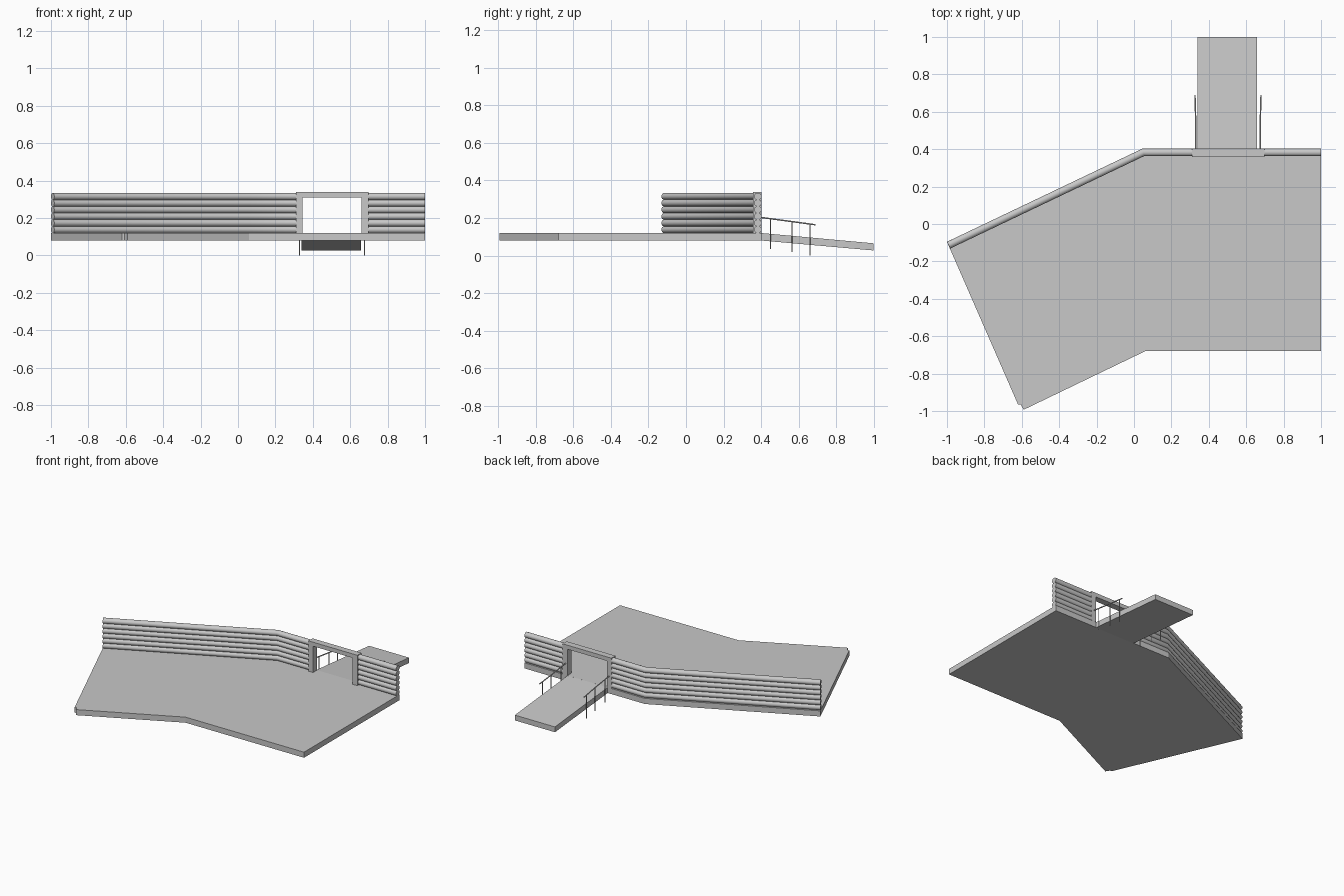
import bpy, bmesh, math
from mathutils import Vector

if "Cube" in bpy.data.objects:
    bpy.data.objects.remove(bpy.data.objects["Cube"])

grey = bpy.data.materials.new("plain grey")
grey.diffuse_color = (0.58, 0.58, 0.58, 1)
grey.use_nodes = True
grey.node_tree.nodes["Principled BSDF"].inputs["Base Color"].default_value = grey.diffuse_color


def finish(bm, name, smooth=False):
    bmesh.ops.recalc_face_normals(bm, faces=bm.faces)
    me = bpy.data.meshes.new(name)
    bm.to_mesh(me)
    bm.free()
    me.materials.append(grey)
    ob = bpy.data.objects.new(name, me)
    bpy.context.collection.objects.link(ob)
    if smooth:
        bpy.ops.object.select_all(action='DESELECT')
        ob.select_set(True)
        bpy.context.view_layer.objects.active = ob
        bpy.ops.object.shade_smooth_by_angle(angle=math.radians(40))
    return ob


def prism(name, pts, vec):
    """Extrude a closed 3D outline along vec."""
    bm = bmesh.new()
    f = bm.faces.new([bm.verts.new(p) for p in pts])
    r = bmesh.ops.extrude_face_region(bm, geom=[f])
    bmesh.ops.translate(bm, vec=vec, verts=[v for v in r["geom"] if isinstance(v, bmesh.types.BMVert)])
    # restore the cap left behind by the extrusion if needed
    edges = [e for e in bm.edges if e.is_boundary]
    if edges:
        bmesh.ops.holes_fill(bm, edges=edges)
    return finish(bm, name)


def sweep(bm, path, rw, rh, n):
    """Sweep an n-sided oval along a path with mitred corners."""
    path = [Vector(p) for p in path]
    rings = []
    for i, p in enumerate(path):
        d0 = (p - path[i - 1]).normalized() if i else None
        d1 = (path[i + 1] - p).normalized() if i < len(path) - 1 else None
        a, b = d0 or d1, d1 or d0
        t = (a + b).normalized()
        up = Vector((0, 0, 1)) if abs(t.z) < 0.9 else Vector((0, 1, 0))
        side = t.cross(up).normalized()
        up = side.cross(t)
        k = 1 / max(0.3, t.dot(a))
        ring = []
        for j in range(n):
            w = 2 * math.pi * (j + 0.5) / n
            ring.append(bm.verts.new(p + side * (rw * k * math.cos(w)) + up * (rh * math.sin(w))))
        rings.append(ring)
    for r0, r1 in zip(rings, rings[1:]):
        for j in range(n):
            bm.faces.new((r0[j], r0[(j + 1) % n], r1[(j + 1) % n], r1[j]))
    bm.faces.new(rings[0])
    bm.faces.new(rings[-1])


# Floor slab
Z0, Z1 = 0.08, 0.12
outline = [(-1, -0.095), (-0.985, -0.13), (-0.62, -0.965), (-0.606, -0.965), (-0.59, -0.993),
           (0.06, -0.68), (1, -0.68), (1, 0.402), (0.045, 0.402)]
prism("floor_slab", [(x, y, Z0) for x, y in outline], (0, 0, Z1 - Z0))

# Log walls, six logs high, bent on the left of the doorway
pitch = 0.0355
for name, path in (("left_log_wall", [(-0.991, -0.113), (0.0495, 0.383), (0.315, 0.383)]),
                   ("right_log_wall", [(0.69, 0.383), (1, 0.383)])):
    bm = bmesh.new()
    for i in range(6):
        z = Z1 + pitch * (i + 0.5)
        sweep(bm, [(x, y, z) for x, y in path], 0.0207, 0.0195, 12)
    finish(bm, name, smooth=True)

# Door frame: one arch-shaped profile through the wall
arch = [(0.31, Z1), (0.345, Z1), (0.345, 0.309), (0.66, 0.309), (0.66, Z1), (0.697, Z1),
        (0.697, 0.338), (0.31, 0.338)]
prism("door_frame", [(x, 0.357, z) for x, z in arch], (0, 0.046, 0))

# Sloping ramp
side = [(0.40, 0.08), (1.0, 0.027), (1.0, 0.065), (0.40, 0.12)]
prism("ramp", [(0.34, y, z) for y, z in side], (0.318, 0, 0))

# Hand rails beside the ramp
for name, x, out in (("left_handrail", 0.330, -1), ("right_handrail", 0.675, 1)):
    bm = bmesh.new()
    sweep(bm, [(x, 0.40, 0.203), (x, 0.55, 0.183), (x + out * 0.004, 0.69, 0.164)], 0.004, 0.004, 8)
    for y, foot in ((0.45, 0.035), (0.565, 0.018), (0.66, 0.0)):
        top = 0.203 - (y - 0.40) * 0.134
        sweep(bm, [(x + out * 0.002, y, foot), (x + out * 0.002, y, top)], 0.003, 0.003, 8)
    finish(bm, name, smooth=True)
